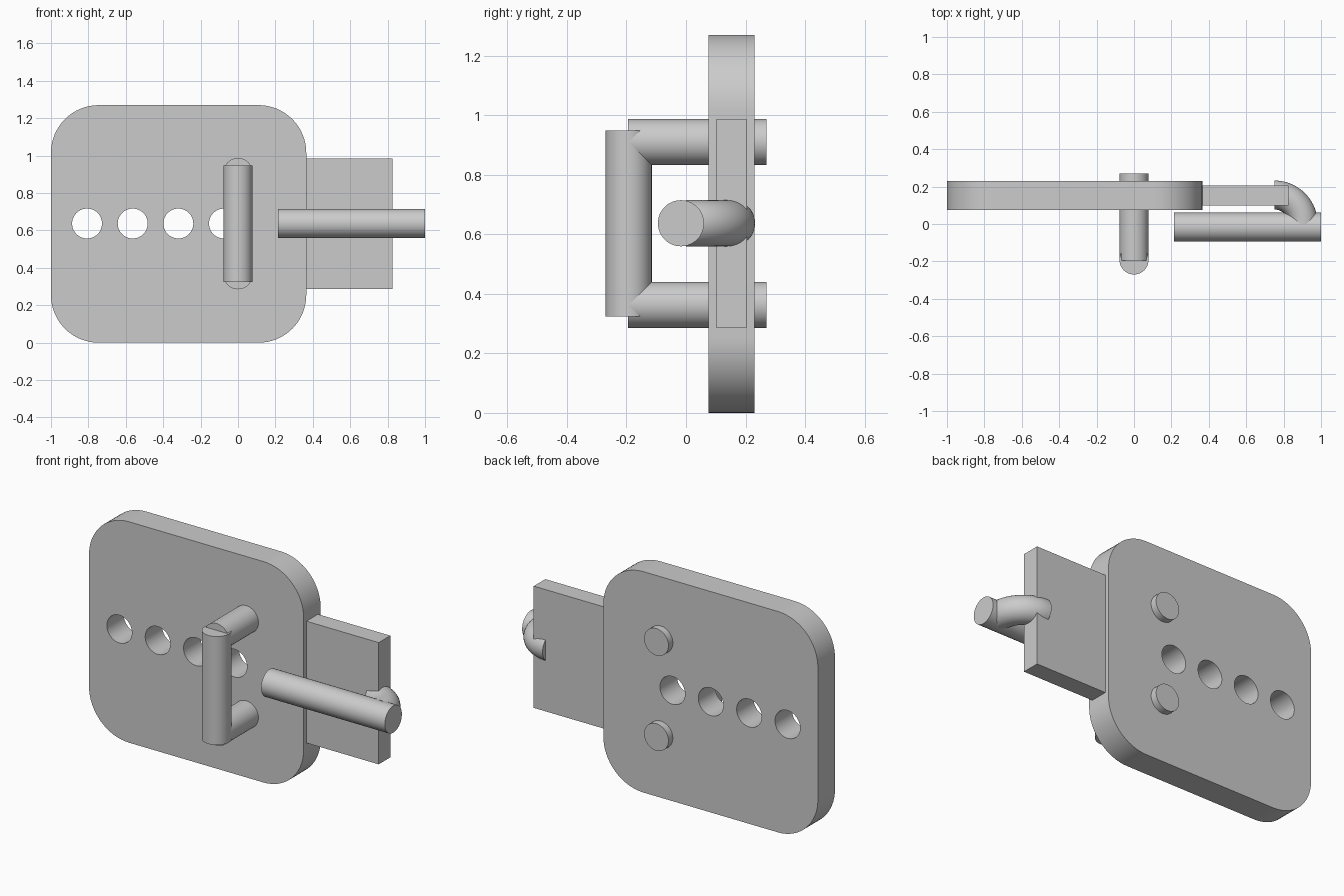
import bpy, bmesh
from math import sin, cos, pi, radians
from mathutils import Vector

if "Cube" in bpy.data.objects:
    bpy.data.objects.remove(bpy.data.objects["Cube"])

R = 0.0775      # bar radius
MID = 0.637     # height of the mid line


def finish(ob):
    bpy.ops.object.select_all(action='DESELECT')
    ob.select_set(True)
    bpy.context.view_layer.objects.active = ob
    bpy.ops.object.shade_smooth_by_angle(angle=radians(30))


def add_mesh(name, bm):
    bmesh.ops.recalc_face_normals(bm, faces=bm.faces)
    me = bpy.data.meshes.new(name)
    bm.to_mesh(me)
    bm.free()
    ob = bpy.data.objects.new(name, me)
    bpy.context.collection.objects.link(ob)
    finish(ob)
    return ob


def tube(name, path, tangents, n=48):
    """Round bar with flat ends swept along path points."""
    bm = bmesh.new()
    rings = []
    for p, t in zip(path, tangents):
        t = Vector(t).normalized()
        u = Vector((0, 0, 1)) if abs(t.z) < 0.9 else Vector((1, 0, 0))
        v = t.cross(u)
        rings.append([bm.verts.new(Vector(p) + R * (cos(a) * u + sin(a) * v))
                      for a in (2 * pi * i / n for i in range(n))])
    for a, b in zip(rings, rings[1:]):
        for i in range(n):
            j = (i + 1) % n
            bm.faces.new((a[i], a[j], b[j], b[i]))
    bm.faces.new(rings[0])
    bm.faces.new(rings[-1])
    return add_mesh(name, bm)


def bar(name, a, b):
    d = Vector(b) - Vector(a)
    return tube(name, (a, b), (d, d))


def arc(cx, cz, r, a0, a1, n):
    return [(cx + r * cos(a), cz + r * sin(a))
            for a in (a0 + (a1 - a0) * i / n for i in range(n + 1))]


# lock plate: rounded outline with a row of holes, extruded
cr, x0, x1, z1 = 0.255, -1.0, 0.365, 1.27
corners = [(x1 - cr, z1 - cr), (x0 + cr, z1 - cr), (x0 + cr, cr), (x1 - cr, cr)]
outline = []
for k, (cx, cz) in enumerate(corners):
    outline += arc(cx, cz, cr, k * pi / 2, (k + 1) * pi / 2, 16)
loops = [outline] + [arc(-0.807 + 0.244 * i, MID, 0.08, 0, 2 * pi, 48)[:-1] for i in range(4)]
cu = bpy.data.curves.new("plate_outline", 'CURVE')
cu.dimensions = '2D'
cu.fill_mode = 'BOTH'
cu.extrude = 0.0775
for pts in loops:
    s = cu.splines.new('POLY')
    s.points.add(len(pts) - 1)
    for p, (x, z) in zip(s.points, pts):
        p.co = (x, z, 0, 1)
    s.use_cyclic_u = True
plate = bpy.data.objects.new("plate", cu)
plate.location.y = 0.1525
plate.rotation_euler.x = pi / 2
bpy.context.collection.objects.link(plate)
bpy.ops.object.select_all(action='DESELECT')
plate.select_set(True)
bpy.context.view_layer.objects.active = plate
bpy.ops.object.convert(target='MESH')
plate = bpy.context.view_layer.objects.active
bm = bmesh.new()
bm.from_mesh(plate.data)
bmesh.ops.remove_doubles(bm, verts=bm.verts, dist=1e-4)
bmesh.ops.recalc_face_normals(bm, faces=bm.faces)
bm.to_mesh(plate.data)
bm.free()
finish(plate)

# flat tongue on the side
bm = bmesh.new()
bmesh.ops.create_cube(bm, size=1)
bmesh.ops.scale(bm, vec=(0.475, 0.105, 0.70), verts=bm.verts)
bmesh.ops.translate(bm, vec=(0.5875, 0.1525, 0.636), verts=bm.verts)
add_mesh("tongue", bm)

# front grip with two pins through the plate
bar("grip", (0, -0.1925, 0.324), (0, -0.1925, 0.948))
for name, z in (("upper_pin", 0.91), ("lower_pin", 0.363)):
    bar(name, (0, -0.194, z), (0, 0.27, z))

# lever and its bent neck joining the tongue
bar("lever", (0.213, -0.017, MID), (1.0, -0.017, MID))
angles = [pi / 2 * (1 - i / 20) for i in range(21)]
tube("lever_neck",
     [(0.75 + 0.155 * cos(a), 0.155 * sin(a), MID) for a in angles],
     [(sin(a), -cos(a), 0) for a in angles])
